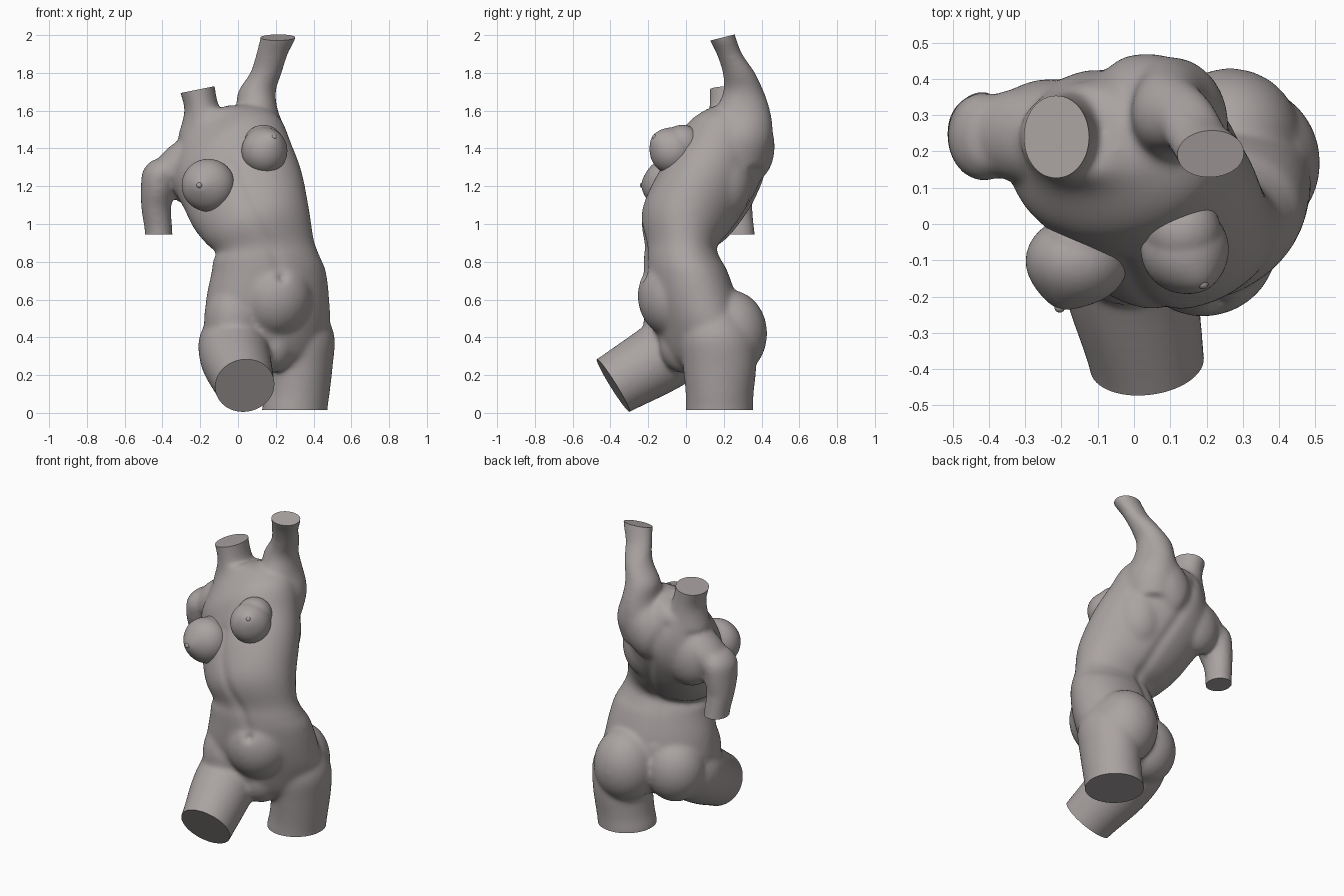
import bpy, bmesh, math
from mathutils import Vector, Matrix, Euler

if "Cube" in bpy.data.objects:
    bpy.data.objects.remove(bpy.data.objects["Cube"])

stone = bpy.data.materials.new("warm_grey_stone")
stone.diffuse_color = (0.40, 0.365, 0.36, 1)
stone.use_nodes = True
stone.node_tree.nodes["Principled BSDF"].inputs["Base Color"].default_value = stone.diffuse_color


def spline(rows, steps=5):
    """Catmull-Rom interpolation of the section rows."""
    out = []
    for i in range(len(rows) - 1):
        a, b = rows[max(i - 1, 0)], rows[i]
        c, d = rows[i + 1], rows[min(i + 2, len(rows) - 1)]
        for s in range(steps):
            t = s / steps
            out.append([0.5 * (2 * q + (r - p) * t + (2 * p - 5 * q + 4 * r - w) * t * t
                               + (3 * q - p - 3 * r + w) * t ** 3)
                        for p, q, r, w in zip(a, b, c, d)])
    return out + [list(rows[-1])]


def loft(bm, rows, n=40):
    """Rows: x, y, z, rx, ry, roll, pitch, yaw (degrees; angles may be left out)."""
    rings = []
    for row in spline([tuple(r) + (0,) * (8 - len(r)) for r in rows]):
        x, y, z, rx, ry, roll, pitch, yaw = row
        rot = Euler([math.radians(v) for v in (-pitch, -roll, yaw)]).to_matrix()
        rings.append([bm.verts.new(Vector((x, y, z)) + rot @ Vector(
            (rx * math.cos(2 * math.pi * k / n), ry * math.sin(2 * math.pi * k / n), 0)))
            for k in range(n)])
    for a, b in zip(rings, rings[1:]):
        for k in range(n):
            bm.faces.new((a[k], a[(k + 1) % n], b[(k + 1) % n], b[k]))
    bm.faces.new(rings[0])
    bm.faces.new(rings[-1])


def ball(bm, c, r, rot=(0, 0, 0)):
    m = Matrix.LocRotScale(Vector(c), Euler([math.radians(a) for a in rot]), Vector(r))
    bmesh.ops.create_uvsphere(bm, u_segments=40, v_segments=24, radius=1, matrix=m)


def finish(name, bm):
    bmesh.ops.recalc_face_normals(bm, faces=bm.faces)
    me = bpy.data.meshes.new(name)
    bm.to_mesh(me)
    bm.free()
    me.materials.append(stone)
    ob = bpy.data.objects.new(name, me)
    bpy.context.collection.objects.link(ob)
    bpy.context.view_layer.objects.active = ob
    for o in bpy.data.objects:
        o.select_set(o == ob)
    return ob


def fuse(ob, voxel, soft):
    """Melt overlapping masses into one skin and soften the joins."""
    md = ob.modifiers.new("fuse", 'REMESH')
    md.mode, md.voxel_size = 'VOXEL', voxel
    sm = ob.modifiers.new("soften", 'SMOOTH')
    sm.factor, sm.iterations = 0.5, soft
    for m in ("fuse", "soften"):
        bpy.ops.object.modifier_apply(modifier=m)


bm = bmesh.new()
# trunk: pelvis, waist, tilted ribcage, neck base
loft(bm, [
    (.15, .06, .23, .16, .10, 0, 0, 20),
    (.15, .06, .30, .27, .17, 0, 0, 20),
    (.155, .055, .45, .34, .215, 0, 0, 20),
    (.157, .027, .60, .335, .23, 0, 0, 18),
    (.163, -.002, .75, .307, .215, 0, 0, 14),
    (.150, -.02, .82, .285, .20, 2, 2, 10),
    (.142, -.027, .885, .262, .19, 8, 4, 8),
    (.10, -.005, 1.0, .29, .238, 20, 12, 0),
    (.05, .065, 1.13, .323, .252, 28, 18, 0),
    (.0, .14, 1.25, .333, .247, 33, 20, 0),
    (-.06, .20, 1.38, .335, .24, 33, 20, 0),
    (-.11, .255, 1.48, .26, .185, 33, 20, 0),
    (-.16, .25, 1.57, .13, .13, 25, 10, 0)])
# neck stump
loft(bm, [(-.16, .24, 1.46, .16, .14), (-.185, .24, 1.59, .10, .12),
          (-.208, .24, 1.68, .093, .115), (-.235, .24, 1.80, .105, .12)])
# raised arm with its shoulder
loft(bm, [(.09, .25, 1.30, .15, .17), (.10, .27, 1.42, .16, .185), (.10, .285, 1.5, .15, .175),
          (.10, .30, 1.6, .112, .146), (.10, .305, 1.7, .10, .108), (.148, .28, 1.8, .084, .086),
          (.18, .23, 1.9, .085, .068), (.21, .195, 1.98, .095, .072), (.225, .17, 2.06, .095, .072)])
# lowered shoulder and upper arm
loft(bm, [(-.395, .24, 1.34, .06, .08), (-.41, .24, 1.28, .095, .12), (-.425, .245, 1.18, .09, .115),
          (-.433, .26, 1.08, .079, .092), (-.42, .28, .96, .074, .084), (-.42, .285, .86, .074, .084)])
ball(bm, (-.30, .245, 1.325), (.20, .13, .105), (0, -40, 0))
# standing thigh
loft(bm, [(.32, .15, .52, .15, .15), (.325, .165, .40, .187, .20), (.332, .178, .25, .17, .195),
          (.315, .178, .10, .17, .18), (.30, .178, .02, .174, .179), (.295, .178, -.10, .174, .179)])
# raised thigh, rings square to its axis
loft(bm, [(-.035, .06, .41, .15, .16, 0, 58, 0), (-.025, -.03, .36, .185, .19, 0, 58, 0),
          (-.008, -.18, .265, .185, .184, 0, 58, 0), (.035, -.385, .145, .16, .165, 0, 58, 0),
          (.05, -.50, .075, .157, .163, 0, 58, 0)])
# buttocks, raised hip, belly, pubic mound
ball(bm, (.265, .235, .42), (.195, .195, .23), (0, 0, 20))
ball(bm, (0, .11, .415), (.185, .175, .205), (0, 0, 20))
ball(bm, (-.02, -.05, .49), (.16, .175, .23))
ball(bm, (.195, -.065, .62), (.20, .19, .22), (0, 0, 15))
ball(bm, (.18, -.01, .36), (.12, .13, .15))
# shoulder blades, upper back, flank under the raised arm
ball(bm, (.035, .325, 1.41), (.155, .145, .22), (0, 30, 0))
ball(bm, (-.23, .285, 1.27), (.16, .115, .18))
ball(bm, (-.08, .29, 1.46), (.15, .12, .14))
ball(bm, (.125, .19, 1.24), (.165, .165, .23))
torso = finish("torso", bm)
fuse(torso, .011, 24)

bm = bmesh.new()
bm.from_mesh(torso.data)
bm.normal_update()
# grooves: front midline, spine and the navel
front = [Vector(p) for p in ((.235, .72), (.19, .85), (.10, 1.0), (.02, 1.15), (-.03, 1.3))]
back = [Vector(p) for p in ((.07, .62), (.10, .85), (.05, 1.05), (-.05, 1.3), (-.13, 1.48))]


def off_line(p, line):
    best = 9
    for a, b in zip(line, line[1:]):
        t = max(0, min(1, (p - a).dot(b - a) / (b - a).length_squared))
        best = min(best, (p - a - (b - a) * t).length)
    return best


push = []
for v in bm.verts:
    p = Vector((v.co.x, v.co.z))
    if abs(v.normal.y) > .4 and .5 < v.co.z < 1.55:
        line = front if v.normal.y < 0 else back
        d = .009 * math.exp(-(off_line(p, line) / .035) ** 2)
        if v.normal.y < 0:
            d += .012 * math.exp(-((p - front[0]).length / .022) ** 2)
        push.append((v, v.normal * d))
for v, d in push:
    v.co -= d

# flat cut ends of neck, arms and thighs
for c, nrm, rad in (((-.22, .24, 1.71), (-.2, 0, 1), .17), ((.21, .195, 1.988), (0, -.25, 1), .2),
                    ((-.42, .28, .945), (0, 0, -1), .15), ((.30, .178, .015), (0, 0, -1), .27),
                    ((.037, -.385, .145), (.1, -.85, -.53), .23)):
    c, nrm = Vector(c), Vector(nrm).normalized()
    near = [f for f in bm.faces if (f.calc_center_median() - c).length < rad]
    geom = list({e for f in near for e in f.edges}) + list({v for f in near for v in f.verts}) + near
    cut = bmesh.ops.bisect_plane(bm, geom=geom, plane_co=c, plane_no=nrm, clear_outer=True)
    rim = [e for e in cut['geom_cut'] if isinstance(e, bmesh.types.BMEdge) and e.is_valid]
    bmesh.ops.holes_fill(bm, edges=rim, sides=0)
bmesh.ops.recalc_face_normals(bm, faces=bm.faces)
bm.to_mesh(torso.data)
bm.free()
bpy.ops.object.shade_smooth_by_angle(angle=math.radians(40))

# breasts: main ball and upper slope, drawn out towards the nipple
for name, c, r, top, tip in (
        ("left_breast", (.14, -.07, 1.387), (.122, .122, .125), (.135, -.02, 1.425), (.185, -.155, 1.452)),
        ("right_breast", (-.157, -.102, 1.205), (.142, .123, .14), (-.15, -.06, 1.24), (-.2, -.217, 1.205))):
    bm = bmesh.new()
    ball(bm, c, r)
    ball(bm, top, (.105, .105, .1))
    breast = finish(name, bm)
    fuse(breast, .008, 8)
    c, tip = Vector(c), Vector(tip)
    out = (tip - c).normalized()
    bm = bmesh.new()
    bm.from_mesh(breast.data)
    for v in bm.verts:
        v.co += out * .016 * math.exp(-((v.co - tip).length / .06) ** 2)
    ball(bm, tip + out * .013, (.015, .015, .015))
    bm.to_mesh(breast.data)
    bm.free()
    bpy.ops.object.shade_smooth_by_angle(angle=math.radians(40))
